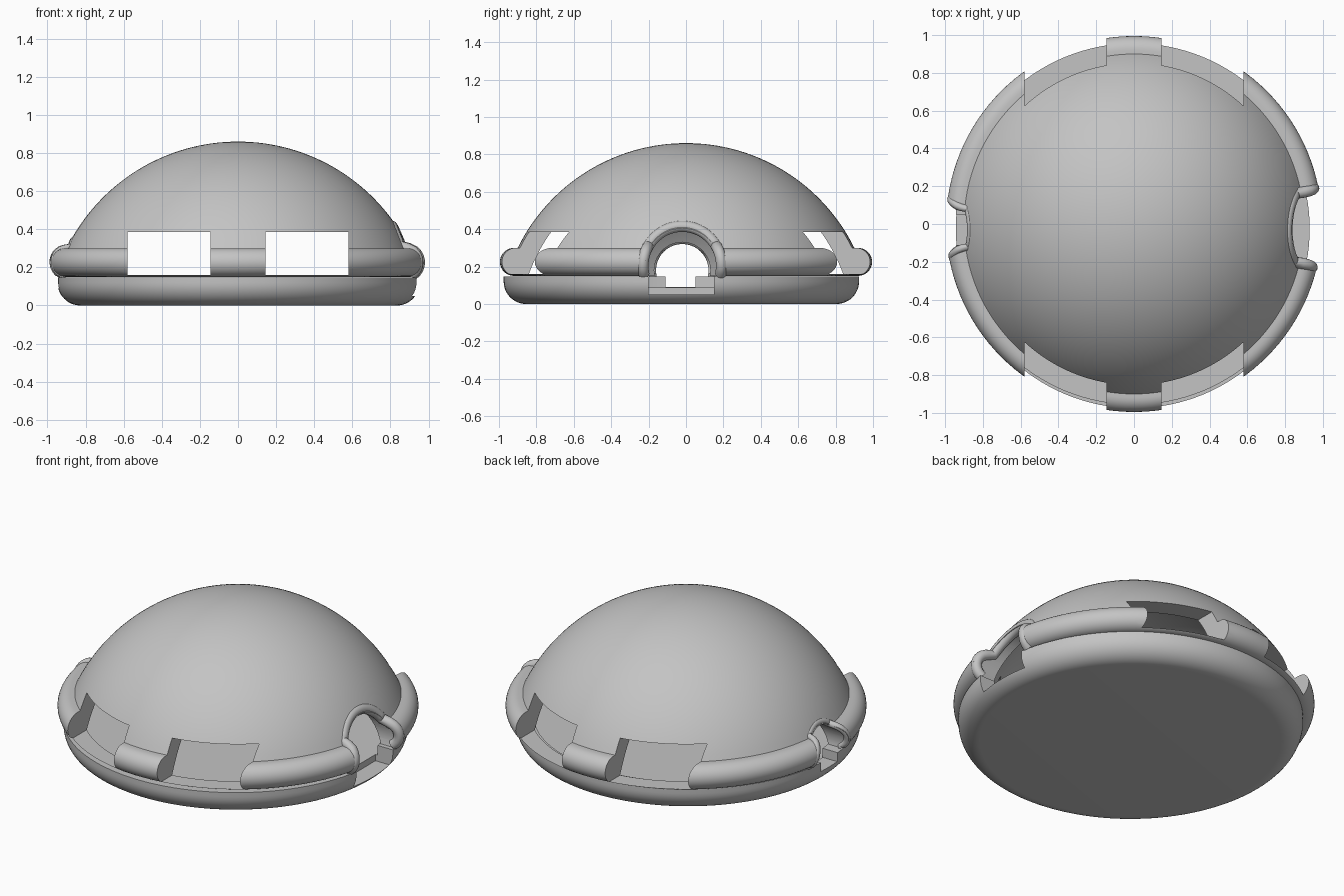
import bpy, bmesh
from math import sin, cos, pi, sqrt, radians
from mathutils import Matrix, Vector

if "Cube" in bpy.data.objects:
    bpy.data.objects.remove(bpy.data.objects["Cube"], do_unlink=True)

grey = bpy.data.materials.new("plain_grey")
grey.use_nodes = True
grey.diffuse_color = (0.55, 0.55, 0.55, 1)
grey.node_tree.nodes["Principled BSDF"].inputs["Base Color"].default_value = (0.55, 0.55, 0.55, 1)

CENTRE_Z, R_OUT, R_IN = -0.143, 1.003, 0.905    # dome spheres
RING_R, RING_Z, TUBE = 0.92, 0.225, 0.075       # bulging lower ring
DOOR_Y = -0.02


def add_object(name, bm):
    mesh = bpy.data.meshes.new(name)
    bmesh.ops.recalc_face_normals(bm, faces=bm.faces)
    bm.to_mesh(mesh)
    bm.free()
    mesh.materials.append(grey)
    obj = bpy.data.objects.new(name, mesh)
    bpy.context.collection.objects.link(obj)
    return obj


def lathe(name, profile, steps=128):
    """Turn an open profile that starts and ends on the z axis."""
    bm = bmesh.new()
    verts = [bm.verts.new((r, 0, z)) for r, z in profile]
    edges = [bm.edges.new(pair) for pair in zip(verts, verts[1:])]
    bmesh.ops.spin(bm, geom=verts + edges, cent=(0, 0, 0), axis=(0, 0, 1),
                   angle=2 * pi, steps=steps, use_duplicate=False)
    bmesh.ops.remove_doubles(bm, verts=bm.verts, dist=0.0004)
    return add_object(name, bm)


def box(x0, x1, y0, y1, z0, z1):
    bm = bmesh.new()
    size = Matrix.Diagonal((x1 - x0, y1 - y0, z1 - z0, 1))
    middle = Matrix.Translation(((x0 + x1) / 2, (y0 + y1) / 2, (z0 + z1) / 2))
    bmesh.ops.create_cube(bm, size=1, matrix=middle @ size)
    return add_object("cutter", bm)


def round_cutter(side, radius, z):
    bm = bmesh.new()
    place = Matrix.Translation((side * 0.9, DOOR_Y, z)) @ Matrix.Rotation(pi / 2, 4, 'Y')
    bmesh.ops.create_cone(bm, cap_ends=True, segments=64, radius1=radius,
                          radius2=radius, depth=0.6, matrix=place)
    return add_object("cutter", bm)


def activate(obj):
    bpy.ops.object.select_all(action='DESELECT')
    obj.select_set(True)
    bpy.context.view_layer.objects.active = obj


def cut(obj, cutters):
    activate(obj)
    for cutter in cutters:
        cutter.hide_render = True
        mod = obj.modifiers.new("cut", 'BOOLEAN')
        mod.operation, mod.solver, mod.object = 'DIFFERENCE', 'EXACT', cutter
        bpy.ops.object.modifier_apply(modifier=mod.name)
        bpy.data.objects.remove(cutter, do_unlink=True)


def smooth(obj):
    activate(obj)
    bpy.ops.object.shade_smooth_by_angle(angle=radians(30))


def sphere_arc(radius, z_end, count):
    """Profile from the pole down to the given height."""
    reach = sqrt(radius ** 2 - (z_end - CENTRE_Z) ** 2)
    end = Vector((0, 1)).angle(Vector((reach, z_end - CENTRE_Z)))
    return [(radius * sin(end * i / count), CENTRE_Z + radius * cos(end * i / count))
            for i in range(count + 1)]


# Hollow dome with its ring
outer = sphere_arc(R_OUT, RING_Z + TUBE, 32)
ring = [(RING_R + TUBE * cos(a), RING_Z + TUBE * sin(a))
        for a in (pi / 2 - pi * i / 16 for i in range(17))]
inner = sphere_arc(R_IN, RING_Z - TUBE, 32)[::-1]
dome = lathe("dome_shell", outer + ring + inner)

# Window openings through front and back, and a round doorway on each side
DOORS = [("large", 1, 0.20, 0.205, 0.03), ("small", -1, 0.15, 0.18, 0.02)]
cutters = [box(-0.58, -0.145, -1.2, 1.2, 0.16, 0.385),
           box(0.145, 0.58, -1.2, 1.2, 0.16, 0.385)]
cutters += [round_cutter(side, radius, z) for _, side, radius, z, _ in DOORS]
cut(dome, cutters)
smooth(dome)


def skin_x(y, z):
    """Distance of the outer skin from the yz plane."""
    reach = sqrt(R_OUT ** 2 - (z - CENTRE_Z) ** 2)
    if abs(z - RING_Z) < TUBE:
        reach = max(reach if z > RING_Z + TUBE else 0,
                    RING_R + sqrt(TUBE ** 2 - (z - RING_Z) ** 2))
    return sqrt(reach ** 2 - y ** 2)


# Rolled lips around the doorways
for label, side, radius, z_mid, tube in DOORS:
    curve = bpy.data.curves.new(label + "_doorway_lip", 'CURVE')
    curve.dimensions = '3D'
    curve.bevel_depth, curve.bevel_resolution = tube, 5
    curve.use_fill_caps = True
    spline = curve.splines.new('POLY')
    count = 48
    spline.points.add(count)
    for i, point in enumerate(spline.points):
        a = radians(-12 + 204 * i / count)
        y = DOOR_Y + (radius + 0.01) * cos(a)
        z = z_mid + (radius + 0.01) * sin(a)
        point.co = (side * (skin_x(y, z) - tube * 0.85), y, z, 1)
    lip = bpy.data.objects.new(label + "_doorway_lip", curve)
    bpy.context.collection.objects.link(lip)
    curve.materials.append(grey)
    activate(lip)
    bpy.ops.object.convert(target='MESH')
    smooth(bpy.context.view_layer.objects.active)

# Base tray with rounded underside and a raised rim
side_curve = [(0.83 + 0.12 * sin(a), 0.12 - 0.12 * cos(a))
              for a in (pi / 2 * i / 12 for i in range(13))]
base = lathe("base_tray", [(0, 0)] + side_curve +
             [(0.95, 0.147), (0.85, 0.147), (0.85, 0.088), (0, 0.088)])
base.data.transform(Matrix.Translation((0.003, -0.025, 0)))
cut(base, [box(0.82, 1.2, -0.2, 0.15, 0.05, 0.3),
           box(-1.2, -0.75, -0.11, 0.05, 0.092, 0.3)])
smooth(base)
